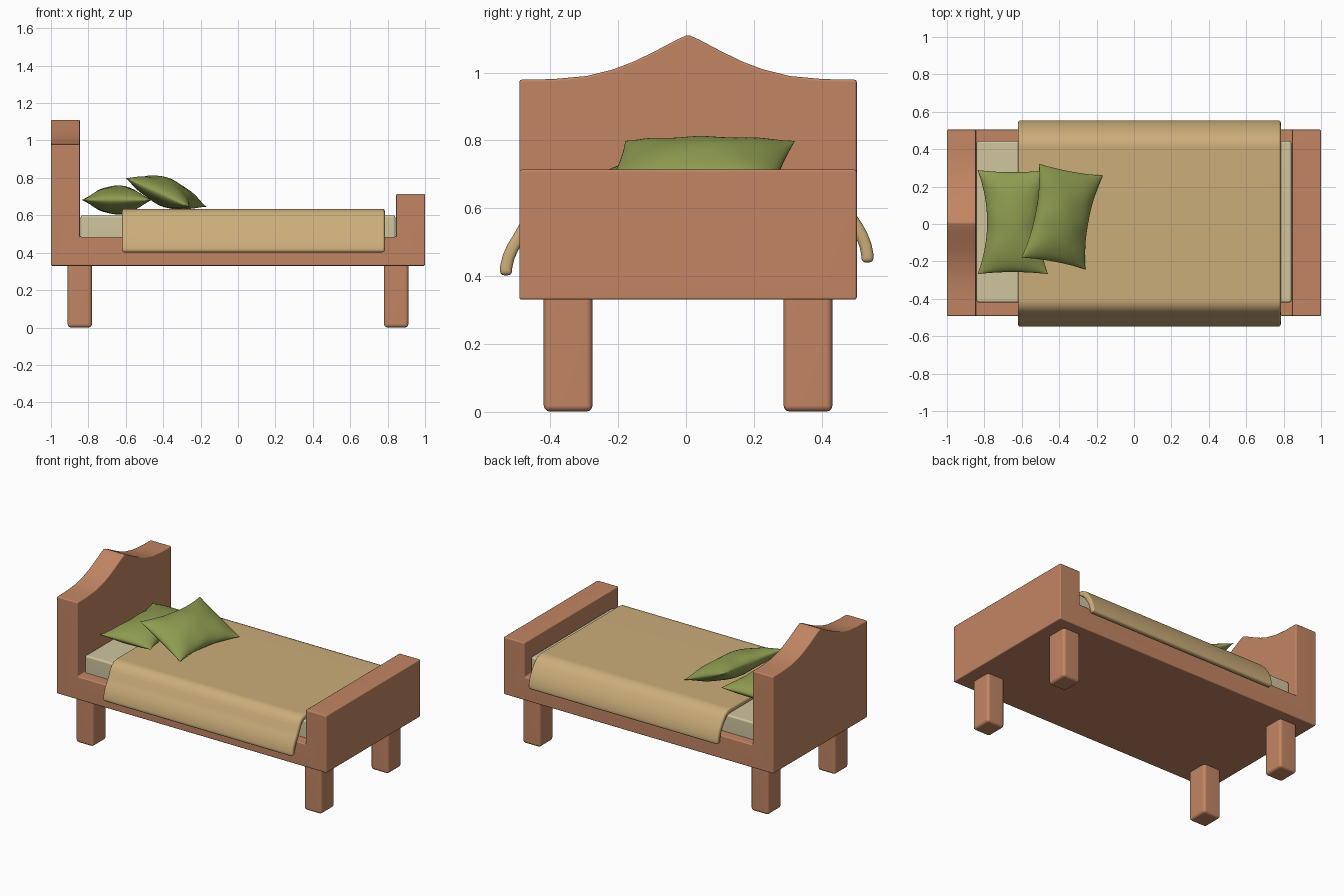
import bpy, bmesh, math
from mathutils import Matrix, Vector

if "Cube" in bpy.data.objects:
    bpy.data.objects.remove(bpy.data.objects["Cube"])


def material(name, rgb):
    m = bpy.data.materials.new(name)
    m.diffuse_color = (*rgb, 1)
    m.use_nodes = True
    m.node_tree.nodes["Principled BSDF"].inputs["Base Color"].default_value = m.diffuse_color
    return m


WOOD = material("warm wood", (0.54, 0.235, 0.125))
CLOTH = material("tan blanket", (0.60, 0.42, 0.195))
SHEET = material("cream sheet", (0.63, 0.56, 0.35))
GREEN = material("green pillow", (0.27, 0.33, 0.08))


def finish(name, bm, mat, bevel=0.0, segs=2, solid=0.0):
    bmesh.ops.recalc_face_normals(bm, faces=bm.faces)
    me = bpy.data.meshes.new(name)
    bm.to_mesh(me)
    bm.free()
    me.materials.append(mat)
    ob = bpy.data.objects.new(name, me)
    bpy.context.collection.objects.link(ob)
    bpy.ops.object.select_all(action='DESELECT')
    ob.select_set(True)
    bpy.context.view_layer.objects.active = ob
    if solid:
        s = ob.modifiers.new("thickness", 'SOLIDIFY')
        s.thickness, s.offset = solid, 0
        bpy.ops.object.modifier_apply(modifier=s.name)
    if bevel:
        b = ob.modifiers.new("bevel", 'BEVEL')
        b.width, b.segments = bevel, segs
        b.limit_method, b.angle_limit = 'ANGLE', math.radians(40)
        bpy.ops.object.modifier_apply(modifier=b.name)
    bpy.ops.object.shade_smooth_by_angle(angle=math.radians(50))
    if bevel:
        w = ob.modifiers.new("normals", 'WEIGHTED_NORMAL')
        w.keep_sharp = True
    return ob


def box(name, lo, hi, mat, bevel, segs=2):
    bm = bmesh.new()
    bmesh.ops.create_cube(bm, size=1)
    for v in bm.verts:
        v.co = Vector([lo[i] + (v.co[i] + 0.5) * (hi[i] - lo[i]) for i in range(3)])
    return finish(name, bm, mat, bevel, segs)


# Bed frame: side profile lofted across y, headboard crest varying with y
CY = 0.006


def crest(y):
    pts = [(0, 1.112), (0.03, 1.099), (0.1, 1.062), (0.16, 1.033), (0.22, 1.010),
           (0.3, 0.990), (0.4, 0.981), (0.6, 0.978)]
    d = abs(y)
    for (a, za), (b, zb) in zip(pts, pts[1:]):
        if d <= b:
            return za + (zb - za) * (d - a) / (b - a)


half = [0.03, 0.065, 0.1, 0.13, 0.16, 0.19, 0.22, 0.26, 0.3, 0.35, 0.4, 0.498]
ys = [-d for d in reversed(half)] + [0] + half
bm = bmesh.new()
rings = []
for y in ys:
    h = crest(y)
    prof = [(-1, 0.33), (1, 0.33), (1, 0.714), (0.845, 0.714), (0.845, 0.485),
            (-0.845, 0.485), (-0.845, h), (-1, h)]
    rings.append([bm.verts.new((x, y + CY, z)) for x, z in prof])
for a, b in zip(rings, rings[1:]):
    for i in range(8):
        j = (i + 1) % 8
        bm.faces.new((a[i], a[j], b[j], b[i]))
bm.faces.new(rings[0])
bm.faces.new(rings[-1])
finish("bed_frame", bm, WOOD, 0.007)

# Four legs
for sx, xn in ((-1, "head"), (1, "foot")):
    for sy, yn in ((-1, "front"), (1, "back")):
        x, y = sx * 0.846, CY + sy * 0.354
        box(f"{xn}_{yn}_leg", (x - 0.065, y - 0.072, 0), (x + 0.065, y + 0.072, 0.35),
            WOOD, 0.018, 3)

# Mattress
box("mattress", (-0.842, -0.42, 0.46), (0.842, 0.443, 0.60), SHEET, 0.012)

# Blanket: draped centre line with thickness
path = [(-0.531, 0.402), (-0.531, 0.425), (-0.524, 0.455), (-0.511, 0.485), (-0.495, 0.51),
        (-0.478, 0.54), (-0.464, 0.572), (-0.449, 0.597), (-0.428, 0.612), (-0.40, 0.617),
        (0.41, 0.617), (0.438, 0.613), (0.462, 0.60), (0.482, 0.578), (0.502, 0.549),
        (0.518, 0.521), (0.53, 0.49), (0.535, 0.465), (0.536, 0.44)]
bm = bmesh.new()
rows = [[bm.verts.new((x, y, z)) for x in (-0.62, 0.785)] for y, z in path]
for a, b in zip(rows, rows[1:]):
    bm.faces.new((a[0], a[1], b[1], b[0]))
finish("blanket", bm, CLOTH, 0.013, 3, 0.036)


# Pillows: puffed grid with pinched sides and soft creases
def pillow(name, w, d, t, pinch, mtx, phase):
    n = 32
    bm = bmesh.new()
    grids = []
    for side in (1, -1):
        g = {}
        for i in range(n + 1):
            for j in range(n + 1):
                u = -math.cos(math.pi * i / n)
                v = -math.cos(math.pi * j / n)
                edge = i in (0, n) or j in (0, n)
                if side < 0 and edge:
                    g[i, j] = grids[0][i, j]
                    continue
                x = w / 2 * u * (1 - pinch * (1 - v * v))
                y = d / 2 * v * (1 - 0.04 * (1 - u * u))
                puff = max(0, (1 - u ** 2) * (1 - v ** 2)) ** 0.55
                crease = 1 + 0.10 * u * u * math.sin(9 * v + phase) + 0.03 * math.sin(5 * u + 4 * v + phase)
                z = 0 if edge else side * t / 2 * puff * crease
                g[i, j] = bm.verts.new((x, y, z))
        grids.append(g)
        for i in range(n):
            for j in range(n):
                bm.faces.new((g[i, j], g[i + 1, j], g[i + 1, j + 1], g[i, j + 1]))
    bmesh.ops.transform(bm, matrix=mtx, verts=bm.verts)
    finish(name, bm, GREEN)


pillow("lower_pillow", 0.376, 0.556, 0.152, 0.27,
       Matrix.Translation((-0.648, 0.01, 0.682)), 0.5)
pillow("upper_pillow", 0.38, 0.51, 0.148, 0.19,
       Matrix.Translation((-0.384, 0.04, 0.722)) @ Matrix.Rotation(math.radians(-10.5), 4, 'Z')
       @ Matrix.Rotation(math.radians(24), 4, 'Y'), 2.0)
